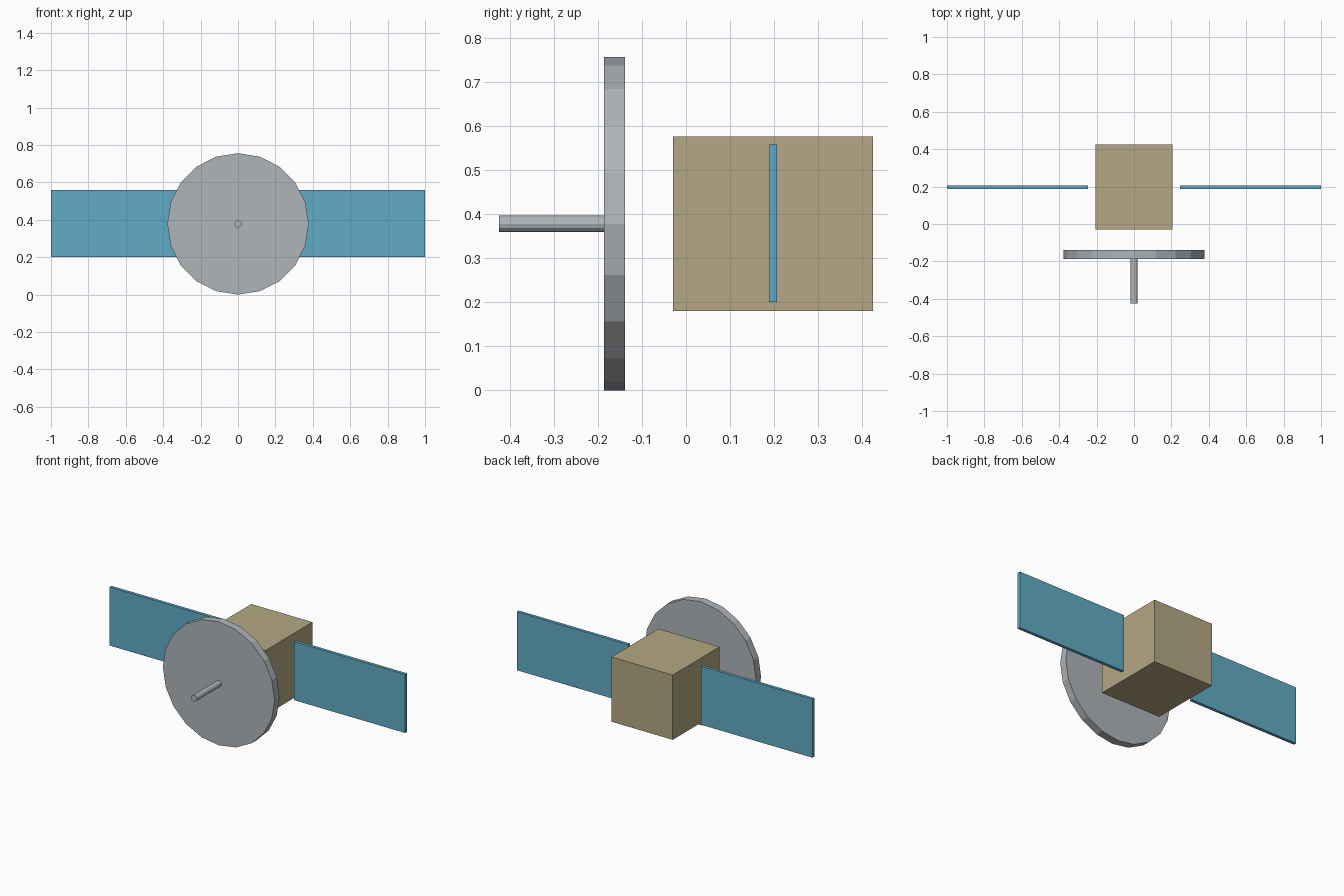
import bpy
from math import pi

cube = bpy.data.objects.get("Cube")
if cube:
    bpy.data.objects.remove(cube, do_unlink=True)


def material(name, rgb):
    mat = bpy.data.materials.new(name)
    mat.use_nodes = True
    mat.diffuse_color = (*rgb, 1)
    mat.node_tree.nodes["Principled BSDF"].inputs["Base Color"].default_value = (*rgb, 1)
    return mat


def finish(name, mat):
    obj = bpy.context.object
    obj.name = obj.data.name = name
    obj.data.materials.append(mat)
    return obj


def box(name, low, high, mat):
    centre = [(a + b) / 2 for a, b in zip(low, high)]
    bpy.ops.mesh.primitive_cube_add(size=1, location=centre)
    obj = finish(name, mat)
    obj.scale = [b - a for a, b in zip(low, high)]
    bpy.ops.object.transform_apply(location=False, rotation=False, scale=True)
    return obj


def rod(name, radius, sides, front, back, mat):
    # Cylinder lying along y, on the shared dish axis
    bpy.ops.mesh.primitive_cylinder_add(
        vertices=sides, radius=radius, depth=back - front,
        location=(0, (front + back) / 2, AXIS_Z), rotation=(pi / 2, 0, 0))
    return finish(name, mat)


AXIS_Z = 0.378
gold = material("dull gold", (0.46, 0.39, 0.23))
blue = material("panel blue", (0.12, 0.41, 0.56))
grey = material("light grey", (0.43, 0.46, 0.485))

# Main body
box("body", (-0.207, -0.029, 0.18), (0.207, 0.424, 0.576), gold)

# Solar panels, floating clear of the body on each side
box("left_panel", (0.247, 0.188, 0.2), (1, 0.207, 0.558), blue)
box("right_panel", (-1, 0.188, 0.2), (-0.247, 0.207, 0.558), blue)

# Flat dish and its feed rod
rod("dish", 0.378, 20, -0.186, -0.138, grey)
rod("feed_rod", 0.019, 12, -0.424, -0.186, grey)
